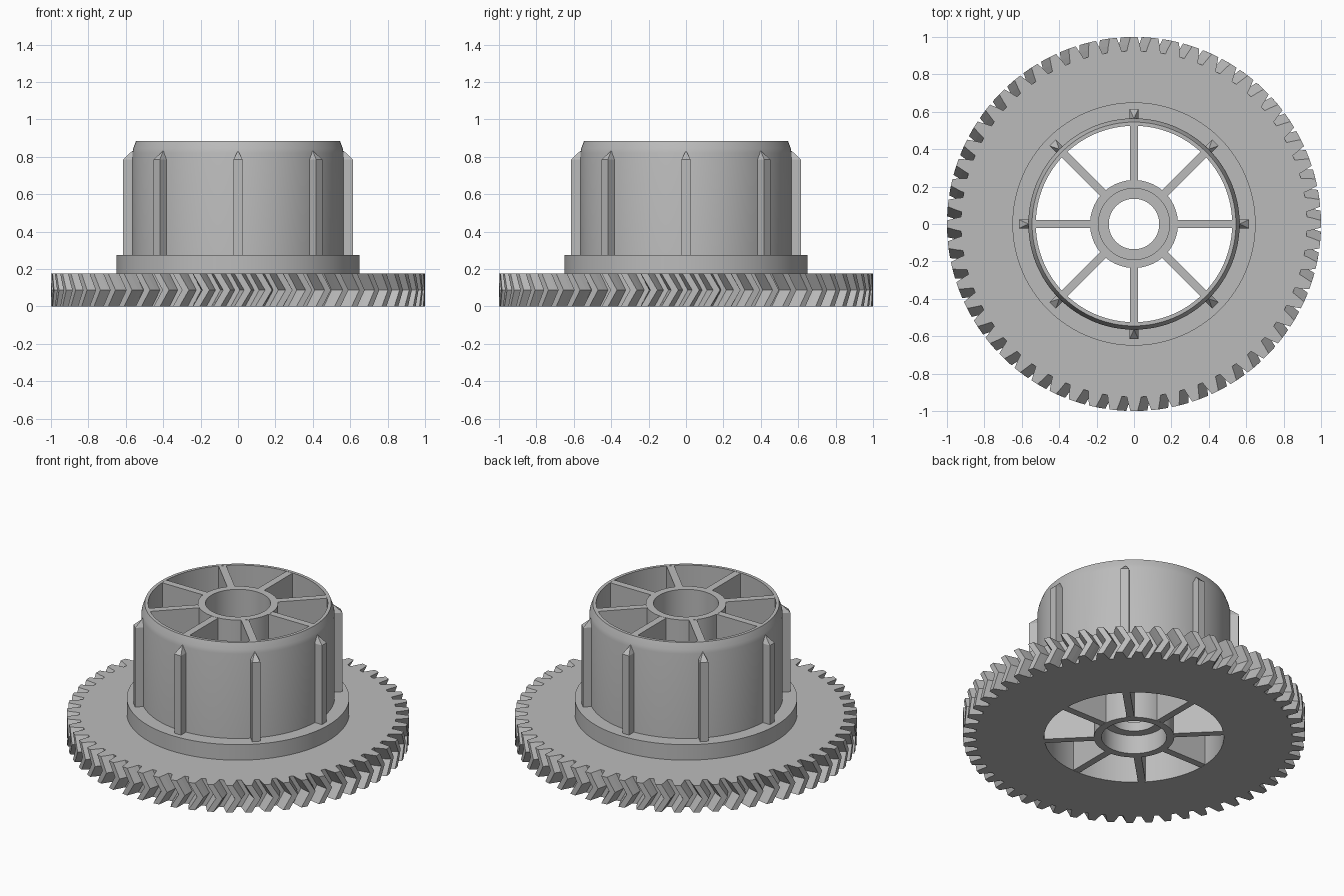
import bpy, bmesh
from math import sin, cos, pi, tau

cube = bpy.data.objects.get("Cube")
if cube:
    bpy.data.objects.remove(cube, do_unlink=True)

grey = bpy.data.materials.new("plain grey")
grey.use_nodes = True
colour = (0.5, 0.5, 0.5, 1)
grey.diffuse_color = colour
grey.node_tree.nodes["Principled BSDF"].inputs["Base Color"].default_value = colour

TEETH = 56
SEGMENTS = 128
BORE = 0.525        # inside radius of the drum
TWIST = 0.052       # herringbone lead at mid height


def finish(name, bm, smooth=True):
    bmesh.ops.recalc_face_normals(bm, faces=bm.faces)
    mesh = bpy.data.meshes.new(name)
    bm.to_mesh(mesh)
    bm.free()
    obj = bpy.data.objects.new(name, mesh)
    bpy.context.collection.objects.link(obj)
    mesh.materials.append(grey)
    if smooth:
        bpy.ops.object.select_all(action="DESELECT")
        obj.select_set(True)
        bpy.context.view_layer.objects.active = obj
        bpy.ops.object.shade_smooth_by_angle(angle=0.5)
    return obj


def loft(name, rings, smooth=True):
    """Join rings of points into a closed tube."""
    bm = bmesh.new()
    loops = [[bm.verts.new(p) for p in ring] for ring in rings]
    for a, b in zip(loops, loops[1:] + loops[:1]):
        for i in range(len(a)):
            j = (i + 1) % len(a)
            bm.faces.new((a[i], a[j], b[j], b[i]))
    return finish(name, bm, smooth)


def circle(r, z, n=SEGMENTS):
    return [(r * cos(tau * i / n), r * sin(tau * i / n), z) for i in range(n)]


def lathe(name, profile):
    return loft(name, [circle(r, z) for r, z in profile])


def prism(name, outline, width, angle):
    """Extrude a radius/height outline sideways, then turn it about z."""
    c, s = cos(angle), sin(angle)
    bm = bmesh.new()
    sides = [[bm.verts.new((r * c - w * s, r * s + w * c, z)) for r, z in outline]
             for w in (-width / 2, width / 2)]
    bm.faces.new(sides[0])
    bm.faces.new(sides[1])
    for i in range(len(outline)):
        j = (i + 1) % len(outline)
        bm.faces.new((sides[0][i], sides[0][j], sides[1][j], sides[1][i]))
    return bm


# Herringbone gear wheel
TOOTH = [(-0.37, 0.925), (-0.28, 0.96), (-0.17, 1), (0.17, 1), (0.28, 0.96), (0.37, 0.925)]


def tooth_ring(z, twist=0, bore=None):
    ring = []
    for t in range(TEETH):
        for phase, r in TOOTH:
            a = tau * (t + phase) / TEETH + twist
            r = bore or r
            ring.append((r * cos(a), r * sin(a), z))
    return ring


loft("gear_wheel", [tooth_ring(0, bore=BORE), tooth_ring(0), tooth_ring(0.0875, TWIST),
                    tooth_ring(0.175), tooth_ring(0.175, bore=BORE)], smooth=False)

# Collar and drum with a softened top rim
lathe("collar", [(0.55, 0.1), (0.65, 0.1), (0.65, 0.275), (0.55, 0.275)])
lathe("drum", [(BORE, 0.001), (0.565, 0.001), (0.565, 0.82), (0.56, 0.845),
               (0.545, 0.885), (BORE, 0.885)])

# Central sleeve with an inner lip near the bottom
lathe("sleeve", [(0.19, 0), (0.235, 0), (0.235, 0.885), (0.19, 0.885),
                 (0.19, 0.18), (0.135, 0.18), (0.135, 0.12), (0.19, 0.12)])

# Eight spokes inside, eight pointed ribs outside
for k in range(8):
    angle = k * pi / 4
    web = [(0.21, 0.001), (0.535, 0.001), (0.535, 0.884), (0.21, 0.884)]
    finish(f"spoke_{k + 1}", prism("spoke", web, 0.045, angle), False)

    rib = prism("rib", [(0.55, 0.26), (0.615, 0.26), (0.615, 0.785), (0.55, 0.785)], 0.048, angle)
    top = max(rib.faces, key=lambda f: f.calc_center_median().z)
    tip = bmesh.ops.poke(rib, faces=[top])["verts"][0]
    tip.co = (0.565 * cos(angle), 0.565 * sin(angle), 0.832)
    finish(f"rib_{k + 1}", rib, False)
